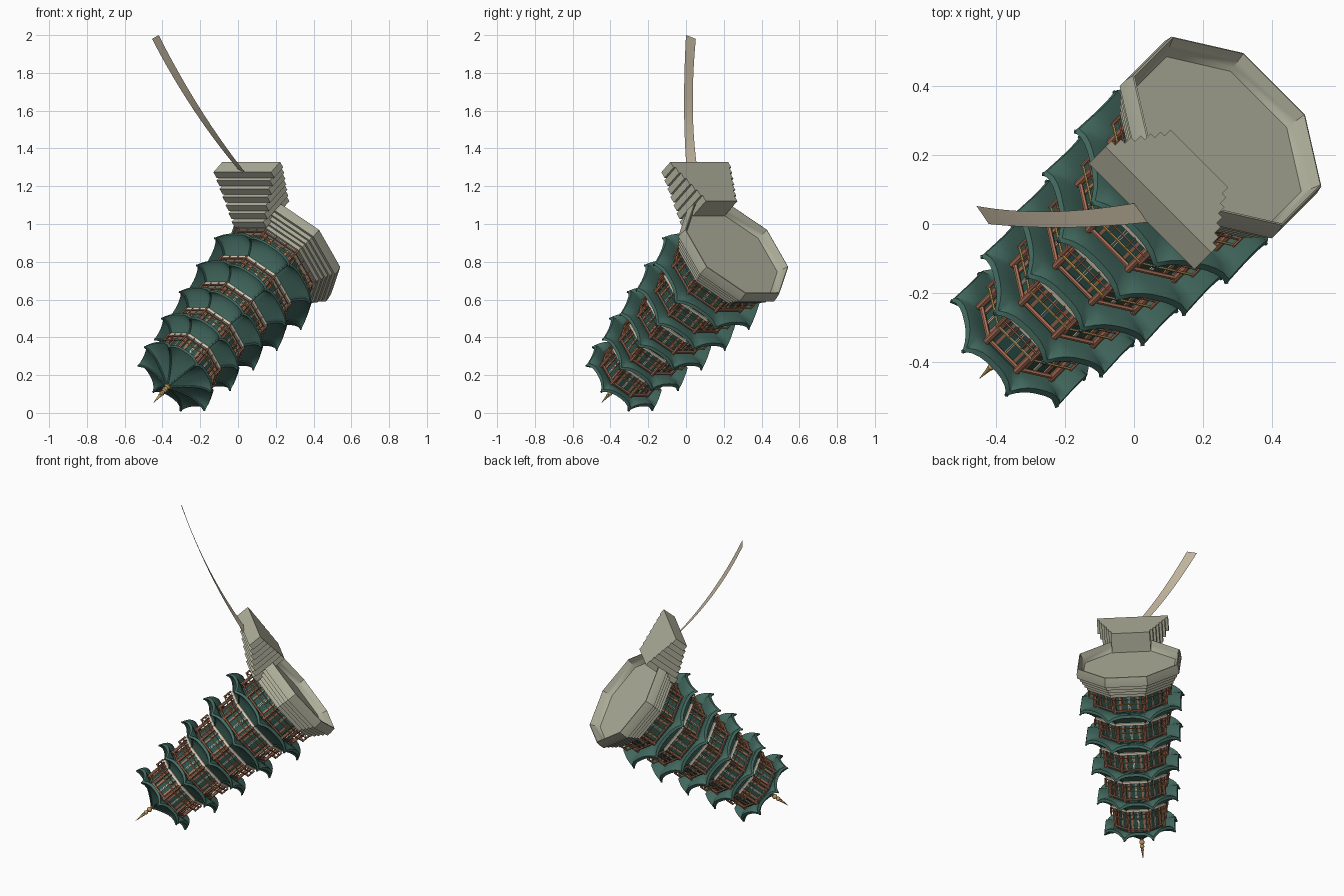
import bpy, bmesh, math
from mathutils import Vector, Matrix

if "Cube" in bpy.data.objects:
    bpy.data.objects.remove(bpy.data.objects["Cube"])

# Frame of the tilted, upside-down pagoda: local z is its own "up", -x points to the stairs
D = Vector((-.55, -.55, -.628)).normalized()
U = Vector((.444, .444, -.778)).normalized()
W = D.cross(U)
FRAME = Matrix((U, W, D)).transposed().to_4x4()
FRAME.translation = Vector((.27, .27, .872))


def mat(name, r, g, b):
    m = bpy.data.materials.new(name)
    m.diffuse_color = (r, g, b, 1)
    m.use_nodes = True
    m.node_tree.nodes["Principled BSDF"].inputs["Base Color"].default_value = m.diffuse_color
    return m


STONE = mat("stone", .43, .43, .33)
CREAM = mat("cream", .70, .62, .48)
GREEN = mat("roof_green", .06, .155, .125)
DARK = mat("door_green", .025, .09, .075)
RED = mat("red_wood", .42, .17, .10)
GOLD = mat("gold", .55, .34, .11)
SAND = mat("path_sand", .58, .50, .37)


def finish(name, bm, material, smooth=False, frame=FRAME):
    bmesh.ops.recalc_face_normals(bm, faces=bm.faces)
    me = bpy.data.meshes.new(name)
    bm.to_mesh(me)
    bm.free()
    ob = bpy.data.objects.new(name, me)
    bpy.context.collection.objects.link(ob)
    ob.matrix_world = frame
    me.materials.append(material)
    if smooth:
        bpy.ops.object.select_all(action='DESELECT')
        ob.select_set(True)
        bpy.context.view_layer.objects.active = ob
        bpy.ops.object.shade_smooth_by_angle(angle=math.radians(40))
    return ob


def corner(k, r, h=0):
    a = math.radians(22.5 + 45 * k)
    return Vector((r * math.cos(a), r * math.sin(a), h))


def lathe(bm, profile, n=8):
    # Stacks n-sided rings (radius, height), capping both ends
    rings = []
    for r, h in profile:
        rings.append([bm.verts.new((r * math.cos(a), r * math.sin(a), h))
                      for a in [2 * math.pi * (k + .5) / n for k in range(n)]])
    for a, b in zip(rings, rings[1:]):
        for k in range(n):
            bm.faces.new((a[k], a[(k + 1) % n], b[(k + 1) % n], b[k]))
    bm.faces.new(rings[0])
    bm.faces.new(rings[-1])


def rod(bm, a, b, r, n=6):
    v = b - a
    m = Matrix.Translation((a + b) / 2) @ v.to_track_quat('Z', 'Y').to_matrix().to_4x4()
    bmesh.ops.create_cone(bm, cap_ends=True, segments=n, radius1=r, radius2=r, depth=v.length, matrix=m)


def box(bm, lo, hi, rot=0):
    lo, hi = Vector(lo), Vector(hi)
    m = Matrix.Rotation(rot, 4, 'Z') @ Matrix.Translation((lo + hi) / 2) @ Matrix.Diagonal((*(hi - lo), 1))
    bmesh.ops.create_cube(bm, size=1, matrix=m)


def roof_point(k, f, t, R, r0, top, eave, lift):
    # Concave slope with upturned corners
    c = abs(2 * f - 1)
    p = corner(k, 1).lerp(corner(k + 1, 1), f)
    r = (r0 + (R - r0) * t) * (1 - .015 * (1 - c * c) * t * t)
    h = eave + (top - eave) * (1 - t) ** 1.4 + lift * c ** 3 * t ** 3
    return Vector((p.x * r, p.y * r, h))


def roof(name, R, r0, rin, top, eave, lift):
    bm = bmesh.new()
    m, n = 8, 7
    rows = [[roof_point(k, j / m, i / n, R, r0, top, eave, lift)
             for k in range(8) for j in range(m)] for i in range(n + 1)]
    # Underside runs back from the eave to the wall
    for t in (1, .7, .35, 0):
        rows.append([roof_point(k, j / m, t, R * .985, rin, eave + .012, eave - .018, lift)
                     for k in range(8) for j in range(m)])
    vs = [[bm.verts.new(p) for p in row] for row in rows]
    for a, b in zip(vs, vs[1:]):
        for j in range(8 * m):
            q = (j + 1) % (8 * m)
            bm.faces.new((a[j], a[q], b[q], b[j]))
    finish(name, bm, GREEN, True)
    # Hip ridges
    bm = bmesh.new()
    for k in range(8):
        pts = [roof_point(k, 0, i / n, R, r0, top, eave, lift) for i in range(n + 1)]
        for a, b in zip(pts, pts[1:]):
            rod(bm, a, b, .006)
    finish(name + "_ridges", bm, GREEN, True)


# Stone base: flared hollow foot, wide slab and stepped tiers
bm = bmesh.new()
lathe(bm, [(.298, .058), (.306, .045), (.315, .025), (.326, 0), (.331, .002), (.337, .035), (.337, .062), (.32, .062),
           (.32, .085), (.306, .085), (.306, .107), (.293, .107), (.293, .128), (.278, .128), (.278, .15)])
finish("stone_base", bm, STONE, True)

# Stairs: each lower step is wider and further out
bm = bmesh.new()
N = 7
for i in range(N):
    x = -.266 - .267 / N * i
    w = .118 + (.216 - .118) * i / (N - 1)
    box(bm, (x - .267 / N, -w, -.067), (x, w, .155 - .0225 * i))
finish("stairs", bm, STONE)

# Storeys: floor height, eave height, roof top, railing radius, eave radius
storeys = [(.15, .268, .335, .268, .337), (.345, .47, .535, .243, .314), (.545, .666, .728, .222, .289),
           (.738, .864, .92, .204, .267), (.93, 1.068, 1.165, .182, .235)]
for s, (z0, ze, zt, rr, R) in enumerate(storeys, 1):
    last = s == len(storeys)
    rw = rr * .8
    rc = rr * .87
    ap = rw * math.cos(math.pi / 8)
    half = rw * math.sin(math.pi / 8)
    bm = bmesh.new()
    lathe(bm, [(rw, z0 - .02), (rw, ze + .01)])
    finish(f"walls_{s}", bm, DARK)
    bm = bmesh.new()
    lathe(bm, [(rr * .93, z0 - .018), (rr * .98, z0 - .01), (rr * .98, z0 + .006)])
    finish(f"balcony_floor_{s}", bm, CREAM)
    roof(f"roof_{s}", R, .012 if last else storeys[s][3] * .95, rw * .95, zt, ze, .033)

    frames, wood, gold = bmesh.new(), bmesh.new(), bmesh.new()
    for k in range(8):
        rot = math.pi / 4 * k
        # Pale door frames and red door posts
        for y in (-.05, .05):
            box(frames, (ap, y * half - .002, z0), (ap + .004, y * half + .002, ze), rot)
        for y in (-.66, .66):
            box(wood, (ap, y * half - .006, z0), (ap + .006, y * half + .006, ze), rot)
        # Columns, lintels and railing
        rod(wood, corner(k, rc, z0), corner(k, rc, ze), .0105, 8)
        rod(wood, corner(k, rc, ze - .012), corner(k + 1, rc, ze - .012), .007)
        rod(wood, corner(k, rr, z0), corner(k, rr, z0 + .055), .0055)
        rod(wood, corner(k, rr, z0 + .022), corner(k + 1, rr, z0 + .022), .003)
        rod(gold, corner(k, rr, z0 + .05), corner(k + 1, rr, z0 + .05), .004)
        for f in (.33, .67):
            p = corner(k, rr, z0).lerp(corner(k + 1, rr, z0), f)
            rod(wood, p, p + Vector((0, 0, .048)), .003)
    finish(f"window_frames_{s}", frames, CREAM)
    finish(f"columns_and_railing_{s}", wood, RED)
    finish(f"handrail_{s}", gold, GOLD)

# Gold finial
bm = bmesh.new()
lathe(bm, [(.016, 1.15), (.018, 1.17), (.009, 1.178), (.016, 1.19), (.016, 1.2), (.007, 1.208), (.013, 1.218),
           (.013, 1.226), (.006, 1.234), (.010, 1.242), (.007, 1.252), (.0008, 1.302)], 12)
finish("finial", bm, GOLD, True)

# Curved path ribbon leading away from the stairs
bm = bmesh.new()
edges = [[Vector(p) for p in e] for e in (
    [(0, .06, 1.29), (-.242, .036, 1.615), (-.455, .052, 1.98)],
    [(.04, .005, 1.27), (-.2, -.01, 1.61), (-.42, 0, 2.0)])]
rows = []
for i in range(17):
    t = i / 16
    rows.append([bm.verts.new(a * (1 - t) * (1 - 2 * t) + b * 4 * t * (1 - t) + c * t * (2 * t - 1))
                 for a, b, c in edges])
for a, b in zip(rows, rows[1:]):
    bm.faces.new((a[0], a[1], b[1], b[0]))
finish("path", bm, SAND, False, Matrix())
